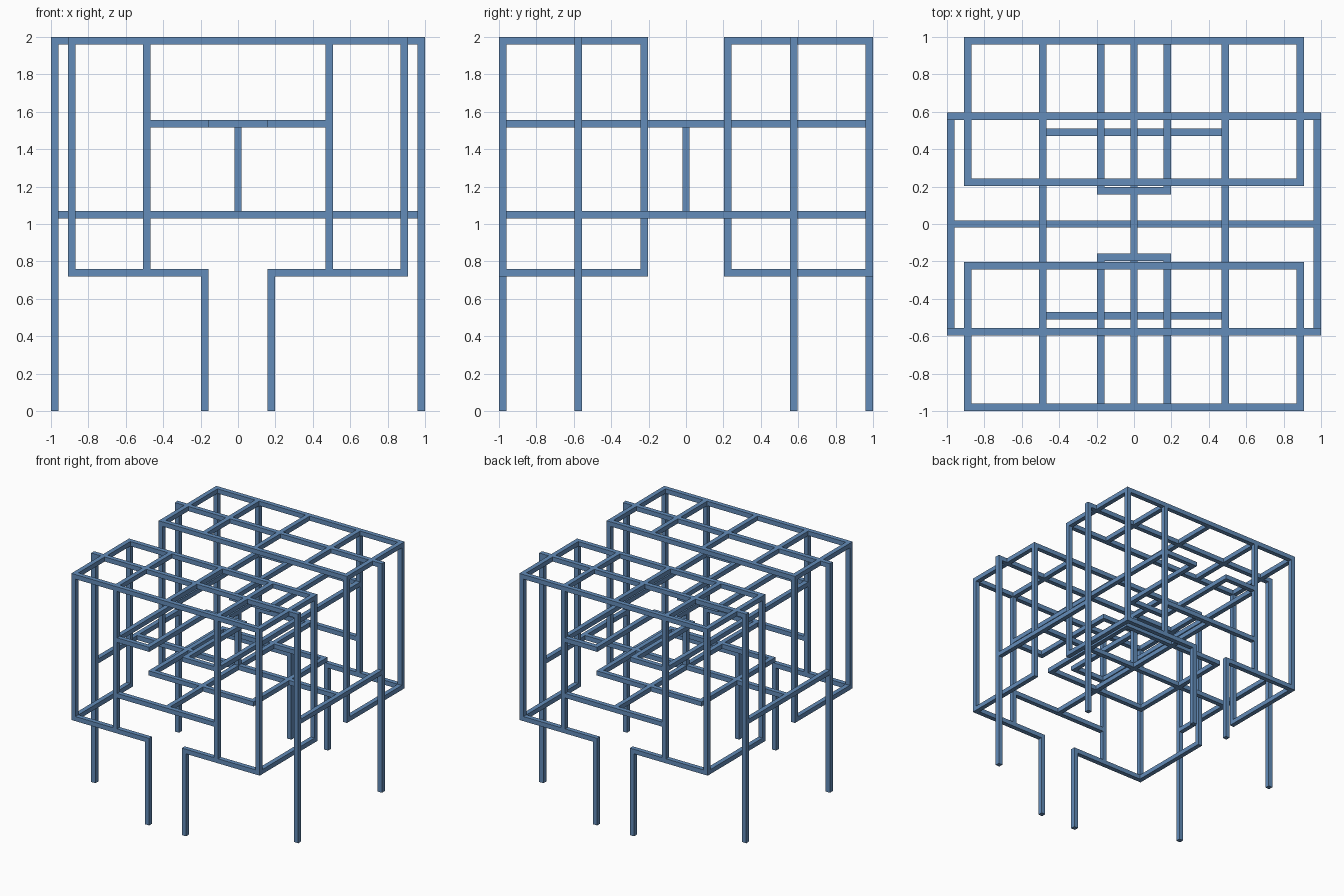
import bpy
import bmesh
from mathutils import Matrix, Vector

if "Cube" in bpy.data.objects:
    bpy.data.objects.remove(bpy.data.objects["Cube"], do_unlink=True)

blue = bpy.data.materials.new("steel_blue")
blue.use_nodes = True
COLOR = (0.125, 0.265, 0.49, 1.0)
blue.diffuse_color = COLOR
blue.node_tree.nodes["Principled BSDF"].inputs["Base Color"].default_value = COLOR

T = 0.04   # width of every square bar


def bars(name, x, y, z):
    """Bar mirrored to all four quadrants. Each axis is a centre line or a (low, high) span."""
    span = [a if isinstance(a, tuple) else (a - T / 2, a + T / 2) for a in (x, y, z)]
    lo, hi = (Vector(s) for s in zip(*span))
    mid, size = (lo + hi) / 2, hi - lo
    places = {(round(sx * mid.x, 4) + 0.0, round(sy * mid.y, 4) + 0.0)
              for sx in (1, -1) for sy in (1, -1)}
    bm = bmesh.new()
    for px, py in sorted(places):
        matrix = Matrix.Translation((px, py, mid.z)) @ Matrix.Diagonal((*size, 1))
        bmesh.ops.create_cube(bm, size=1, matrix=matrix)
    mesh = bpy.data.meshes.new(name)
    bm.to_mesh(mesh)
    bm.free()
    mesh.materials.append(blue)
    bpy.context.collection.objects.link(bpy.data.objects.new(name, mesh))


TOP, SHELF, MID, LOW = 1.98, 1.535, 1.05, 0.74

# Tall side posts, joined over the top and along the sides
bars("side_posts", 0.98, 0.577, (0, 2))
bars("roof_beams", (-0.96, 0.96), 0.577, TOP)
bars("side_rails", 0.98, (-0.557, 0.557), MID)

# Two hanging box frames, front and back
bars("outer_corner_posts", 0.89, 0.98, (0.72, 2))
bars("inner_corner_posts", 0.89, 0.224, (0.72, 2))
bars("outer_top_rails", (-0.87, 0.87), 0.98, TOP)
bars("inner_top_rails", (-0.87, 0.87), 0.224, TOP)
bars("side_top_rails", 0.89, (0.244, 0.96), TOP)
bars("side_bottom_rails", 0.89, (0.244, 0.96), LOW)
bars("upright_studs", 0.488, 0.98, (LOW + T / 2, TOP - T / 2))
bars("top_joists", 0.488, (0.244, 0.96), TOP)
bars("centre_top_joists", 0, (0.244, 0.96), TOP)

# Doorway legs and the low rails that meet them
bars("door_legs", 0.178, 0.98, (0, 0.76))
bars("low_rails", (0.198, 0.87), 0.98, LOW)

# Upper ring, stepping inward at each doorway
bars("shelf_side_rails", 0.488, (-0.96, 0.96), SHELF)
bars("shelf_end_rails", (0.158, 0.468), 0.98, SHELF)
bars("shelf_passage_rails", 0.178, (0.198, 0.96), SHELF)
bars("shelf_inner_rails", (-0.198, 0.198), 0.178, SHELF)
bars("shelf_bridge", 0, (-0.158, 0.158), SHELF)

# Middle floor: cross beams, inner rectangle and end rails
bars("floor_cross_beam", (-0.96, 0.96), 0, MID)
bars("floor_long_beam", 0, (-0.96, 0.96), MID)
bars("floor_end_rails", (-0.468, 0.468), 0.98, MID)
bars("floor_inner_ends", (-0.468, 0.468), 0.49, MID)
bars("floor_inner_sides", 0.488, (-0.51, 0.51), MID)

# Short post at the centre
bars("centre_post", 0, 0, (MID + T / 2, SHELF - T / 2))
